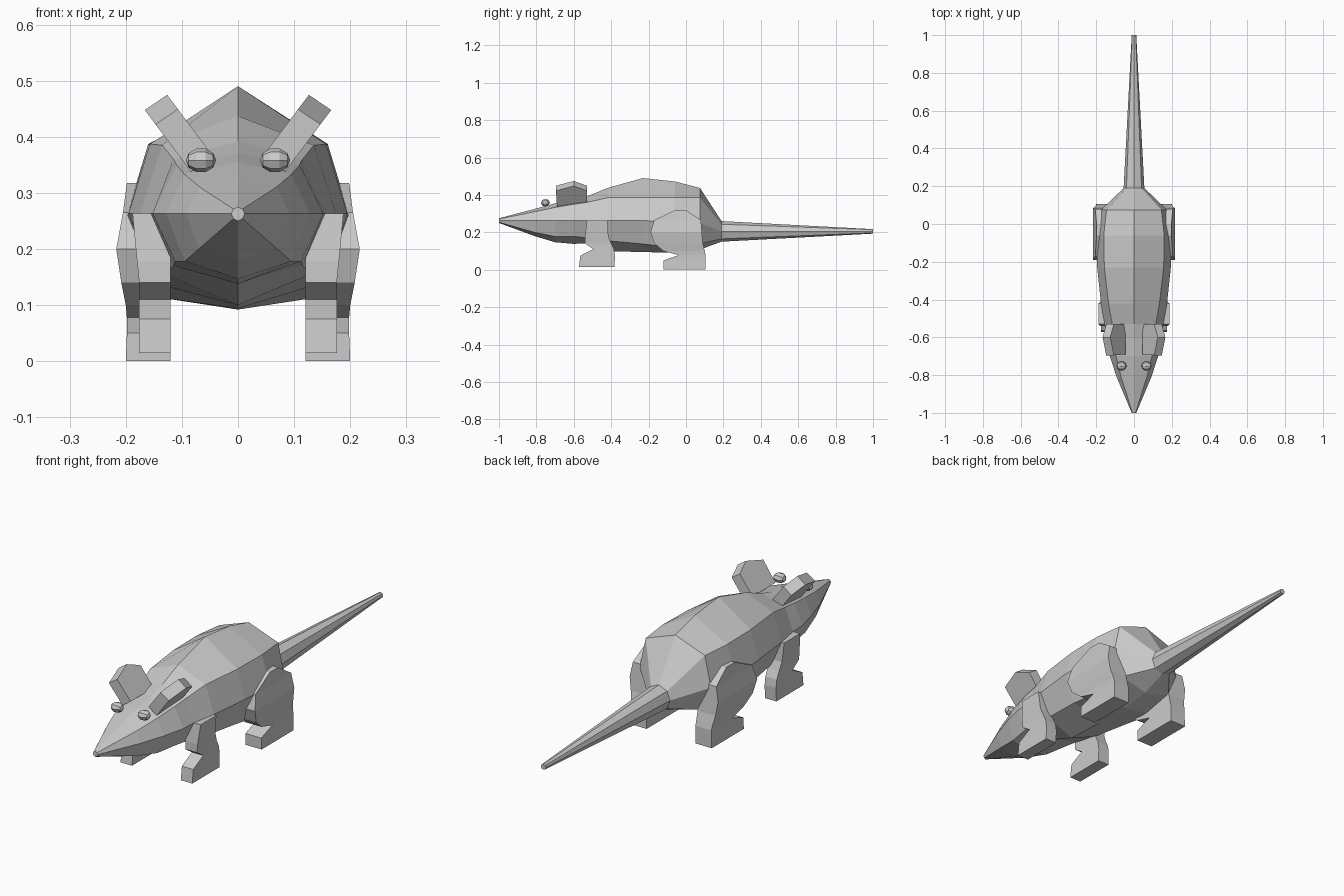
import bpy, bmesh


def loft(name, rings, mirror=False):
    """Skin a list of equal-length point rings, cap both ends, flat shaded."""
    bm = bmesh.new()
    vs = [[bm.verts.new(p) for p in r] for r in rings]
    n = len(rings[0])
    for a, b in zip(vs, vs[1:]):
        for i in range(n):
            j = (i + 1) % n
            bm.faces.new((a[i], a[j], b[j], b[i]))
    bm.faces.new(vs[0])
    bm.faces.new(vs[-1])
    bmesh.ops.recalc_face_normals(bm, faces=bm.faces)
    mesh = bpy.data.meshes.new(name)
    bm.to_mesh(mesh)
    bm.free()
    ob = bpy.data.objects.new(name, mesh)
    bpy.context.collection.objects.link(ob)
    if mirror:
        ob.modifiers.new("mirror", 'MIRROR')
    return ob


def section(y, top, upper, side, lower, bottom):
    """Eight-sided symmetric body section from its right half."""
    half = [upper, side, lower]
    pts = [(0, top)] + half + [(0, bottom)] + [(-x, z) for x, z in reversed(half)]
    return [(x, y, z) for x, z in pts]


def leg(name, rows):
    """Blocky leg from rows of z, front y, back y, inner x, outer x."""
    loft(name, [[(xi, y0, z), (xo, y0, z), (xo, y1, z), (xi, y1, z)]
                for z, y0, y1, xi, xo in rows], mirror=True)


tail_root = section(0.19, 0.26, (0.04, 0.243), (0.055, 0.205), (0.04, 0.165), 0.15)
tail_tip = section(1.0, 0.217, (0.009, 0.214), (0.012, 0.205), (0.009, 0.197), 0.193)

# head and trunk
loft("body", [
    section(-1.0, 0.275, (0.008, 0.271), (0.012, 0.263), (0.008, 0.254), 0.25),
    section(-0.81, 0.325, (0.068, 0.31), (0.092, 0.263), (0.07, 0.20), 0.18),
    section(-0.70, 0.355, (0.095, 0.333), (0.128, 0.263), (0.095, 0.178), 0.147),
    section(-0.60, 0.37, (0.11, 0.35), (0.152, 0.263), (0.112, 0.178), 0.138),
    section(-0.53, 0.392, (0.115, 0.36), (0.155, 0.263), (0.115, 0.17), 0.142),
    section(-0.42, 0.437, (0.135, 0.385), (0.175, 0.263), (0.13, 0.155), 0.10),
    section(-0.23, 0.49, (0.157, 0.387), (0.195, 0.263), (0.145, 0.138), 0.094),
    section(-0.06, 0.472, (0.16, 0.387), (0.2, 0.255), (0.15, 0.115), 0.092),
    section(0.075, 0.437, (0.145, 0.385), (0.175, 0.25), (0.13, 0.14), 0.108),
    tail_root])

# tail
loft("tail", [tail_root, tail_tip])

# legs with feet
leg("hind_legs", [
    (0.318, -0.06, 0.0, 0.13, 0.198),
    (0.265, -0.17, 0.08, 0.13, 0.205),
    (0.20, -0.19, 0.085, 0.12, 0.217),
    (0.14, -0.17, 0.09, 0.12, 0.208),
    (0.10, -0.12, 0.10, 0.12, 0.20),
    (0.078, -0.04, 0.105, 0.12, 0.198),
    (0.05, -0.12, 0.105, 0.12, 0.198),
    (0.0, -0.12, 0.105, 0.12, 0.2)])
leg("front_legs", [
    (0.263, -0.53, -0.42, 0.12, 0.188),
    (0.178, -0.54, -0.415, 0.12, 0.18),
    (0.14, -0.54, -0.40, 0.12, 0.176),
    (0.11, -0.495, -0.385, 0.12, 0.176),
    (0.075, -0.565, -0.38, 0.12, 0.176),
    (0.015, -0.572, -0.382, 0.12, 0.176)])

# pointed plate ears, leaning outwards
outline = [(-0.69, 0.0), (-0.695, 0.105), (-0.60, 0.137), (-0.53, 0.105), (-0.53, 0.0)]
loft("ears", [[(x + 0.6 * l, y, z + 0.8 * l) for y, l in outline]
              for x, z in ((0.044, 0.365), (0.084, 0.338))], mirror=True)

# eyes
for sx in (-1, 1):
    bpy.ops.mesh.primitive_uv_sphere_add(segments=8, ring_count=5, radius=1,
                                         location=(sx * 0.066, -0.752, 0.358),
                                         rotation=(0, 1.5708, 0))
    eye = bpy.context.object
    eye.name = "eye"
    eye.scale = (0.022, 0.025, 0.027)
